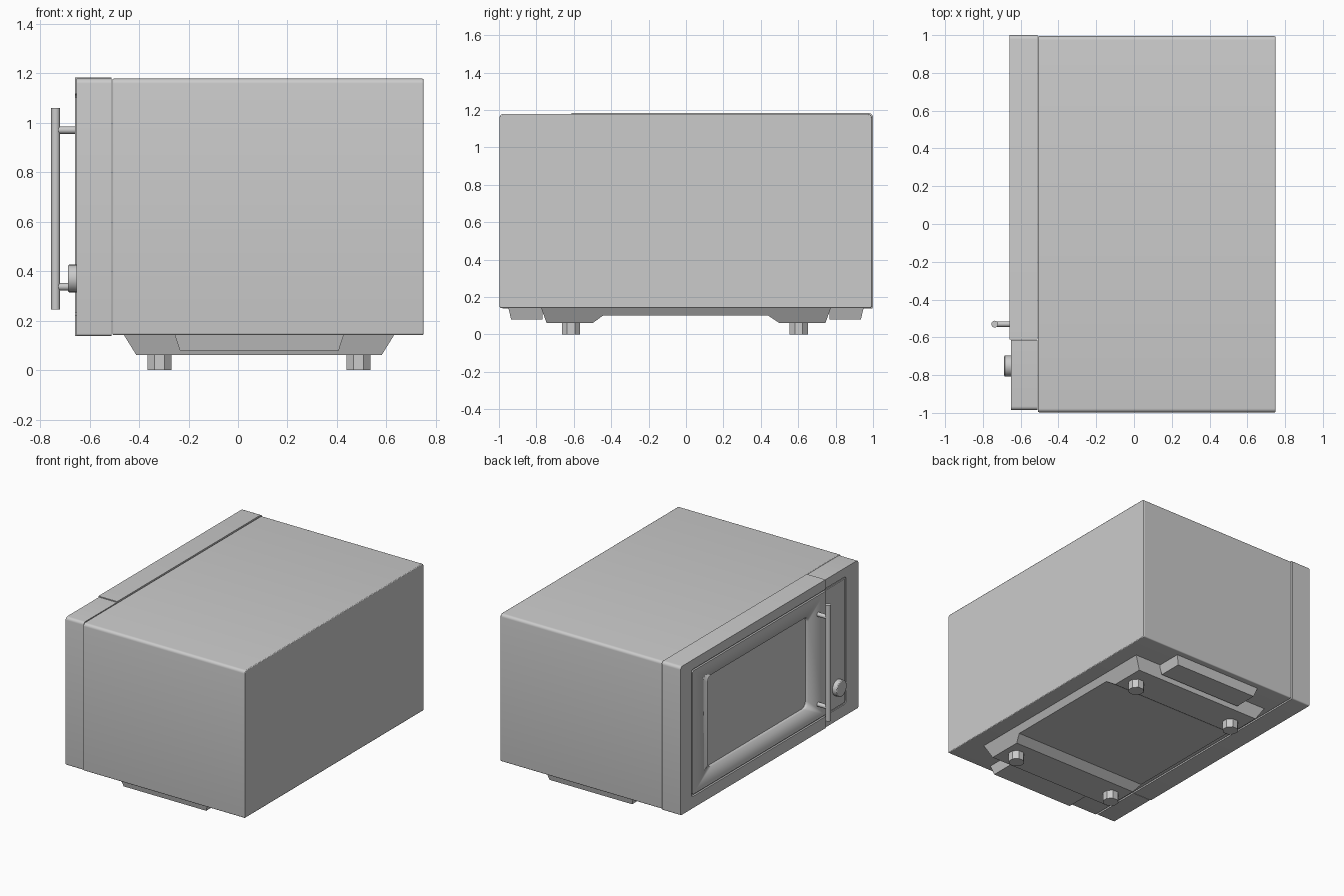
import bpy, bmesh
from math import pi, sin, cos, radians
from mathutils import Vector

if "Cube" in bpy.data.objects:
    bpy.data.objects.remove(bpy.data.objects["Cube"])


def finish(name, bm, smooth=True):
    bmesh.ops.recalc_face_normals(bm, faces=bm.faces)
    me = bpy.data.meshes.new(name)
    bm.to_mesh(me)
    bm.free()
    ob = bpy.data.objects.new(name, me)
    bpy.context.collection.objects.link(ob)
    if smooth:
        activate(ob)
        bpy.ops.object.shade_smooth_by_angle(angle=radians(35))
    return ob


def activate(ob):
    bpy.ops.object.select_all(action='DESELECT')
    ob.select_set(True)
    bpy.context.view_layer.objects.active = ob


def rounded(y0, y1, z0, z1, radii, n=5):
    """Outline in the YZ plane; radii start at (y0, z0) and go round."""
    corners = [(y0, z0, 1, 1, pi), (y1, z0, -1, 1, 1.5 * pi),
               (y1, z1, -1, -1, 0), (y0, z1, 1, -1, 0.5 * pi)]
    pts = []
    for (y, z, sy, sz, a), r in zip(corners, radii):
        if r == 0:
            pts.append((y, z))
            continue
        for i in range(n + 1):
            t = a + 0.5 * pi * i / n
            pts.append((y + sy * r + r * cos(t), z + sz * r + r * sin(t)))
    return pts


def prism(name, pts, x0, x1, taper=0.0, smooth=True):
    """Extrude a YZ outline along x; taper shortens it per unit below z = 0.14."""
    bm = bmesh.new()
    a = [bm.verts.new((x0 + taper * (0.14 - z), y, z)) for y, z in pts]
    b = [bm.verts.new((x1 - taper * (0.14 - z), y, z)) for y, z in pts]
    bm.faces.new(a)
    bm.faces.new(b)
    for i in range(len(pts)):
        j = (i + 1) % len(pts)
        bm.faces.new((a[i], a[j], b[j], b[i]))
    return finish(name, bm, smooth)


def ring(name, outer, inner, x0, x1):
    bm = bmesh.new()
    loops = [[bm.verts.new((x, y, z)) for y, z in p]
             for p, x in ((outer, x0), (outer, x1), (inner, x1), (inner, x0))]
    n = len(outer)
    for k in range(4):
        p, q = loops[k], loops[(k + 1) % 4]
        for i in range(n):
            j = (i + 1) % n
            bm.faces.new((p[i], p[j], q[j], q[i]))
    return finish(name, bm, False)


def rod(name, start, end, r, sides, bevel=0.0, smooth=True):
    a, b = Vector(start), Vector(end)
    bm = bmesh.new()
    bmesh.ops.create_cone(bm, cap_ends=True, segments=sides, radius1=r, radius2=r,
                          depth=(b - a).length)
    ob = finish(name, bm, smooth)
    ob.location = (a + b) / 2
    ob.rotation_euler = (b - a).to_track_quat('Z', 'Y').to_euler()
    if bevel:
        m = ob.modifiers.new("bevel", 'BEVEL')
        m.width, m.segments = bevel, 2
        m.limit_method, m.angle_limit = 'ANGLE', radians(60)
    return ob


def cut(ob, cutter):
    m = ob.modifiers.new("cut", 'BOOLEAN')
    m.operation, m.solver, m.object = 'DIFFERENCE', 'EXACT', cutter
    activate(ob)
    bpy.ops.object.modifier_apply(modifier=m.name)


# Main casing with softened edges
body = prism("casing", rounded(-0.997, 0.994, 0.142, 1.178, (.008, .008, .02, .02)), -0.508, 0.75)
m = body.modifiers.new("bevel", 'BEVEL')
m.width, m.segments = 0.005, 2
m.limit_method, m.angle_limit = 'ANGLE', radians(60)

# Door and control panel
door = prism("door", rounded(-0.612, 1.0, 0.138, 1.183, (0, .01, .022, 0)), -0.658, -0.512)
panel = prism("control_panel", rounded(-0.985, -0.615, 0.138, 1.178, (.01, 0, 0, .02)), -0.652, -0.512)

# Decorative groove crossing both, and recessed window
groove = ring("groove_cutter", rounded(-0.85, 0.88, 0.22, 1.115, (.02,) * 4),
              rounded(-0.837, 0.867, 0.233, 1.102, (.012,) * 4), -0.70, -0.645)
window = prism("window_cutter", rounded(-0.42, 0.70, 0.355, 1.0, (.04,) * 4), -0.70, -0.635)
cut(door, groove)
cut(door, window)
cut(panel, groove)
for c in (groove, window):
    c.hide_render = True
    bpy.data.objects.remove(c)

# Handle with two mounts, and dial
rod("handle_bar", (-0.737, -0.53, 0.245), (-0.737, -0.53, 1.06), 0.018, 20)
for name, z in (("upper", 0.97), ("lower", 0.337)):
    rod(name + "_handle_mount", (-0.735, -0.53, z), (-0.645, -0.53, z), 0.015, 16)
rod("dial", (-0.64, -0.752, 0.37), (-0.687, -0.752, 0.37), 0.056, 24, 0.005)

# Underside tray: two rails joined by a shallow plate, tapered at both ends
tray = [(-.775, .143), (-.745, .06), (-.5, .06), (-.445, .1),
        (.44, .1), (.5, .06), (.745, .06), (.775, .143)]
prism("base_tray", tray, -0.46, 0.63, 0.62, False)

# Shallow side plates
for name, s in (("near", -1), ("far", 1)):
    prism(name + "_base_plate", [(s * y, z) for y, z in
          ((.768, .143), (.768, .08), (.935, .08), (.95, .143))], -0.255, 0.427, 0.33, False)

# Eight-sided feet
for name, x in (("door_side", -0.317), ("rear", 0.487)):
    for side, y in (("near", -0.615), ("far", 0.602)):
        f = rod(f"{name}_{side}_foot", (x, y, 0), (x, y, 0.065), 0.053, 8, 0, False)
        f.rotation_euler = (0, 0, pi / 8)
